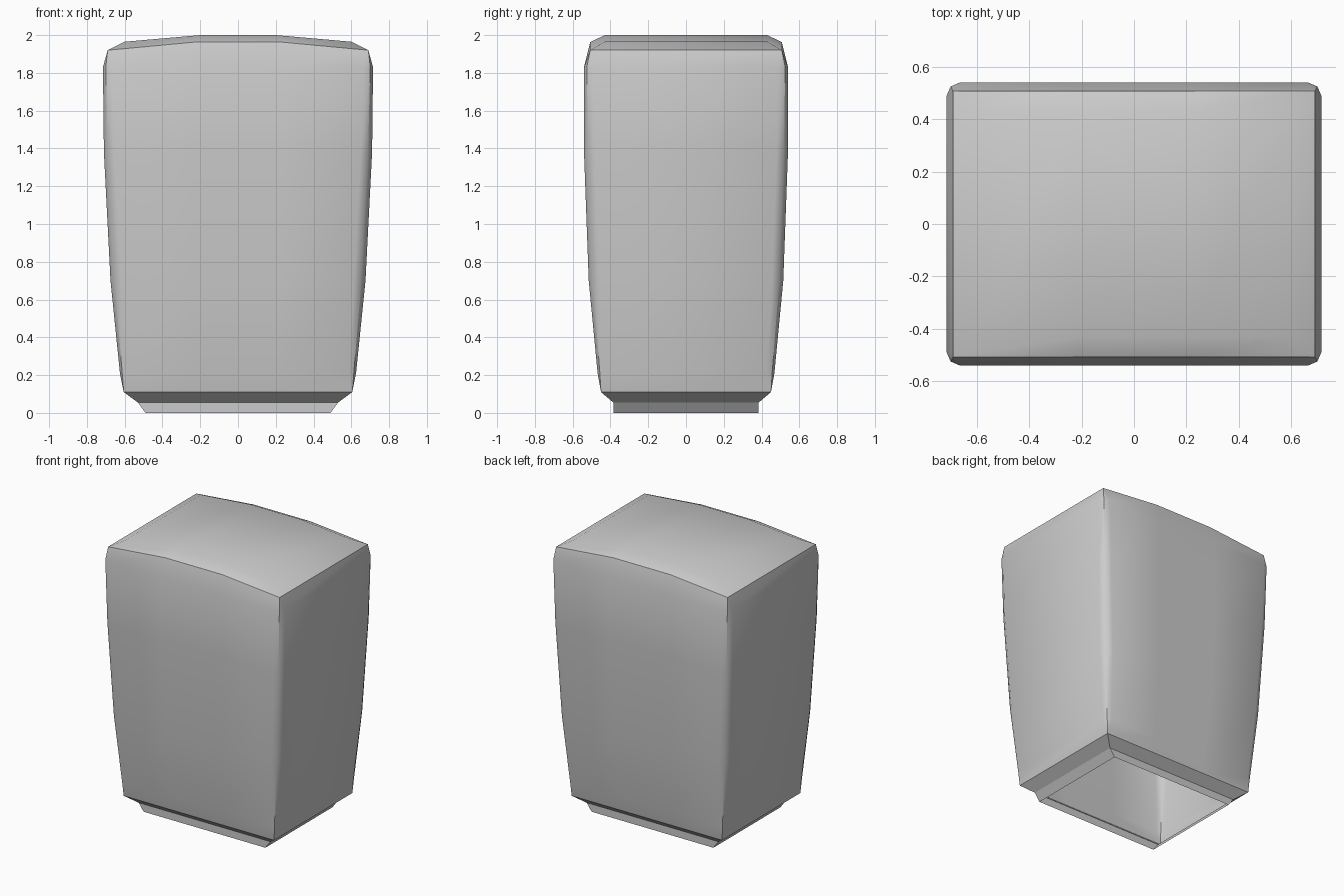
import bpy
import bmesh

cube = bpy.data.objects.get("Cube")
if cube:
    bpy.data.objects.remove(cube, do_unlink=True)

# One plain grey finish
grey = bpy.data.materials.new("light_grey")
grey.use_nodes = True
colour = (0.6, 0.6, 0.6, 1)
grey.diffuse_color = colour
grey.node_tree.nodes["Principled BSDF"].inputs["Base Color"].default_value = colour


def ring_points(hx, hy, z, bevel=0, mid=0.36, lift=0):
    """Rectangle with two-step corners; lift raises the middle of the long sides."""
    quarter = [(hx, hy - bevel, z),
               (hx - mid * bevel, hy - mid * bevel, z),
               (hx - bevel, hy, z),
               (hx / 3, hy, z + lift)]
    points = []
    for sx, sy, step in ((1, 1, 1), (-1, 1, -1), (-1, -1, 1), (1, -1, -1)):
        points += [(x * sx, y * sy, h) for x, y, h in quarter[::step]]
    return points


def loft(name, rings, cap=False):
    """Skin a stack of rings, optionally closing the top with strips."""
    bm = bmesh.new()
    loops = [[bm.verts.new(p) for p in ring_points(*ring)] for ring in rings]
    n = len(loops[0])
    for low, high in zip(loops, loops[1:]):
        for i in range(n):
            j = (i + 1) % n
            bm.faces.new((low[i], low[j], high[j], high[i]))
    if cap:
        top = loops[-1]
        for i in (2, 3, 4):
            bm.faces.new((top[i], top[i + 1], top[14 - i], top[15 - i]))
    bmesh.ops.remove_doubles(bm, verts=bm.verts, dist=0.0005)
    bmesh.ops.recalc_face_normals(bm, faces=bm.faces)
    mesh = bpy.data.meshes.new(name)
    bm.to_mesh(mesh)
    bm.free()
    mesh.materials.append(grey)
    obj = bpy.data.objects.new(name, mesh)
    bpy.context.collection.objects.link(obj)
    bpy.ops.object.select_all(action='DESELECT')
    obj.select_set(True)
    bpy.context.view_layer.objects.active = obj
    bpy.ops.object.shade_smooth_by_angle(angle=0.61)
    return obj


# Hollow tapered body: flared underside, bulging walls, arched top
loft("body_shell", [
    (0.53, 0.385, 0.055),
    (0.605, 0.45, 0.11),
    (0.625, 0.468, 0.21, 0.04, 0.3),
    (0.675, 0.515, 0.7, 0.06),
    (0.71, 0.54, 1.38, 0.06),
    (0.715, 0.54, 1.83, 0.05, 0.3),
    (0.69, 0.507, 1.92, 0, 0, 0.043),
    (0.6, 0.43, 1.965, 0, 0, 0.035),
], cap=True)

# Thin open collar under the body, its short ends leaning outward
loft("base_collar", [
    (0.49, 0.385, 0),
    (0.53, 0.385, 0.055),
])
